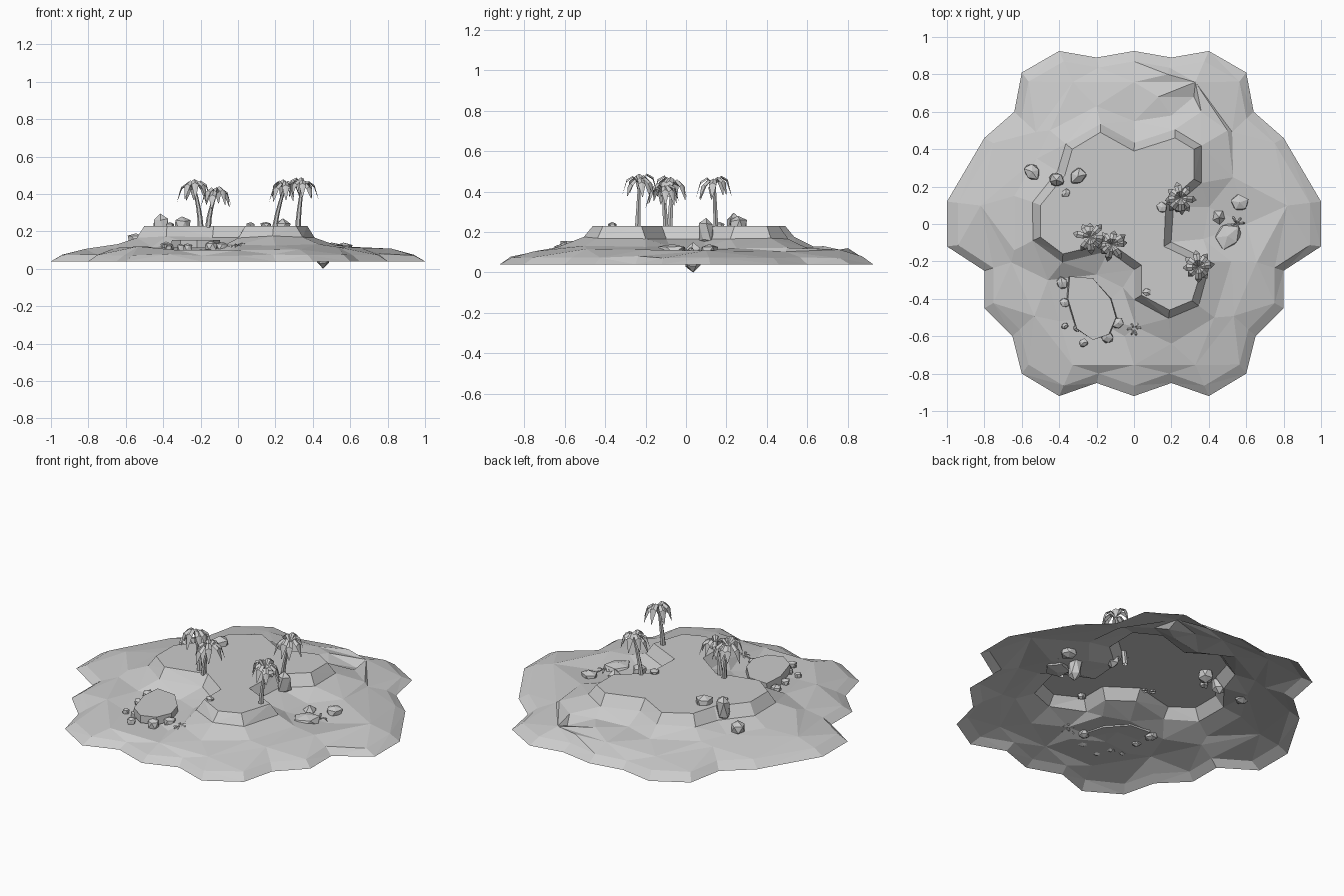
import bpy, bmesh, math, random
from mathutils import Vector, geometry

random.seed(4)
if "Cube" in bpy.data.objects:
    bpy.data.objects.remove(bpy.data.objects["Cube"])

stone_grey = bpy.data.materials.new("stone_grey")
stone_grey.use_nodes = True
COLOUR = (0.6, 0.6, 0.6, 1)
stone_grey.diffuse_color = COLOUR
stone_grey.node_tree.nodes["Principled BSDF"].inputs["Base Color"].default_value = COLOUR


def finish(name, bm):
    mesh = bpy.data.meshes.new(name)
    bm.to_mesh(mesh)
    bm.free()
    mesh.materials.append(stone_grey)
    obj = bpy.data.objects.new(name, mesh)
    bpy.context.collection.objects.link(obj)
    return obj


# Island contours, from shore to plateau
back = [(1, .12), (.8, .46), (.64, .6), (.6, .81), (.4, .925), (.2, .89)]
front = [(.2, -.85), (.4, -.92), (.6, -.8), (.65, -.6), (.8, -.45), (.8, -.25), (1, -.12)]
shore = back + [(0, .925)] + [(-x, y) for x, y in back[::-1]]
shore += [(-x, y) for x, y in front[::-1]] + [(0, -.92)] + front

foot = [(.53, .25), (.5, .5), (.36, .6), (.2, .58), (0, .55), (-.2, .63), (-.45, .5), (-.52, .35),
        (-.64, .15), (-.64, -.14), (-.46, -.3), (-.2, -.27), (-.06, -.34), (.01, -.55),
        (.2, -.64), (.43, -.5), (.52, -.2), (.37, -.08), (.4, .09)]
plateau = [(.32, .24), (.32, .4), (.22, .46), (0, .39), (-.18, .49), (-.33, .4), (-.37, .26),
           (-.5, .1), (-.5, -.07), (-.38, -.16), (-.13, -.1), (.04, -.22), (.04, -.38), (.19, -.46),
           (.31, -.41), (.37, -.22), (.16, -.12), (.17, .11)]


def offset(loop, d):
    """Push a counter-clockwise loop outwards."""
    out = []
    for i, p in enumerate(loop):
        a, b = Vector(loop[i - 1]), Vector(loop[(i + 1) % len(loop)])
        t = (b - a).normalized()
        out.append((p[0] + t.y * d, p[1] - t.x * d))
    return out


def shrink(loop, k):
    return [(x * k, y * k) for x, y in loop]


# Each contour has a height and a little unevenness
contours = [(shore, .04, 0), (shrink(shore, .94), .075, .006), (shrink(shore[::2], .82), .11, .012),
            (foot, .125, .008), (offset(plateau, .045), .17, .006), (plateau, .23, 0)]
points, heights, edges = [], [], []
for loop, z, wobble in contours:
    n, start = len(loop), len(points)
    points += [Vector(p) for p in loop]
    heights += [z + random.uniform(-wobble, wobble) for p in loop]
    edges += [(start + i, start + (i + 1) % n) for i in range(n)]

# Hollow under the slab and fold on the back beach
for x, y, z in [(-.22, -.5, .1), (-.4, -.52, .1), (-.05, -.6, .1), (.6, 0, .09),
                (.18, .8, .12), (.13, .68, .13), (.32, .68, .09)]:
    points.append(Vector((x, y)))
    heights.append(z)

verts, _, faces, origin, _, _ = geometry.delaunay_2d_cdt(points, edges, [], 1, 1e-5)
bm = bmesh.new()
bv = [bm.verts.new((v.x, v.y, heights[o[0]] if o else .12)) for v, o in zip(verts, origin)]
for f in faces:
    bm.faces.new([bv[i] for i in f])
bmesh.ops.recalc_face_normals(bm, faces=bm.faces)
if sum(f.normal.z for f in bm.faces) < 0:
    bmesh.ops.reverse_faces(bm, faces=bm.faces)
bmesh.ops.dissolve_limit(bm, angle_limit=.03, verts=bm.verts, edges=bm.edges)
finish("island_ground", bm)


# Rocks: chipped low-poly lumps
def rock(name, x, y, bottom, top, r):
    bm = bmesh.new()
    bmesh.ops.create_icosphere(bm, subdivisions=1, radius=1)
    turn = random.uniform(0, 6)
    for v in bm.verts:
        v.co *= random.uniform(.9, 1.15)
        v.co.z = max(-1, min(1, v.co.z * 1.25))
        px, py = v.co.x * r, v.co.y * r * .9
        v.co = (x + px * math.cos(turn) - py * math.sin(turn),
                y + px * math.sin(turn) + py * math.cos(turn),
                (bottom + top) / 2 + v.co.z * (top - bottom) / 2)
    bmesh.ops.dissolve_limit(bm, angle_limit=.2, verts=bm.verts, edges=bm.edges)
    finish(name, bm)


rock("west_rock", -.545, .28, .12, .19, .05)
rock("tall_rock_a", -.415, .235, .15, .295, .043)
rock("tall_rock_b", -.3, .255, .17, .28, .048)
rock("small_west_rock", -.365, .165, .2, .25, .027)
rock("notch_rock", .24, .1, .13, .27, .042)
rock("notch_pebble", .15, .09, .22, .25, .033)
rock("plateau_pebble", .07, -.365, .2, .25, .025)
rock("east_slab", .5, -.065, .08, .14, .078)
rock("east_sunken_rock", .455, .035, 0, .15, .043)
rock("east_rock", .565, .115, .07, .14, .05)
for x, y, r in [(-.385, -.315, .036), (-.37, -.545, .02), (-.27, -.635, .026), (-.3, -.555, .025),
                (-.085, -.53, .034), (-.145, -.605, .038), (-.37, -.42, .03)]:
    rock("pool_rock", x, y, .09, .11 + r, r)

# Flat slab among the pool rocks
slab = [(-.35, -.28), (-.22, -.29), (-.12, -.4), (-.09, -.5), (-.13, -.59), (-.22, -.62),
        (-.31, -.56), (-.36, -.4)]
bm = bmesh.new()
base = bm.faces.new([bm.verts.new((x, y, .11)) for x, y in slab])
top = bmesh.ops.extrude_face_region(bm, geom=[base])["geom"]
for v in [g for g in top if isinstance(g, bmesh.types.BMVert)]:
    v.co.x = -.225 + (v.co.x + .225) * .95
    v.co.z = .155
bmesh.ops.recalc_face_normals(bm, faces=bm.faces)
finish("flat_slab", bm)


# Plants: folded, drooping leaves around a crown
def leaves(bm, centre, count, length, width, droop):
    for i in range(count):
        a = math.tau * i / count + random.uniform(-.25, .25)
        out, side = Vector((math.cos(a), math.sin(a), 0)), Vector((-math.sin(a), math.cos(a), 0))
        size = length * random.uniform(.85, 1.1)
        lift = random.uniform(.2, .5)
        rows = []
        for t, w in [(0, .15), (.35, .8), (.72, 1), (1, .1)]:
            rise = size * lift * math.sin(t * 2.4) * 1.3 - droop * size * t ** 3
            mid = centre + out * size * t * (1 - .15 * t) + Vector((0, 0, rise))
            drop = Vector((0, 0, -.3 * width * w))
            rows.append([bm.verts.new(mid + side * s * width * w / 2 + drop * abs(s)) for s in (-1, 0, 1)])
        for p, q in zip(rows, rows[1:]):
            for k in (0, 1):
                bm.faces.new((p[k], q[k], q[k + 1], p[k + 1]))


def palm(name, foot_pos, crown):
    bm = bmesh.new()
    start, end = Vector(foot_pos), Vector(crown)
    rings = []
    for i in range(5):
        t = i / 4
        c = start.lerp(end, t)
        c.x = start.x + (end.x - start.x) * t ** 1.6
        r = .016 - .008 * t
        rings.append([bm.verts.new(c + Vector((math.cos(a), math.sin(a), 0)) * r)
                      for a in [math.tau * k / 6 for k in range(6)]])
    for p, q in zip(rings, rings[1:]):
        for k in range(6):
            bm.faces.new((p[k], p[(k + 1) % 6], q[(k + 1) % 6], q[k]))
    leaves(bm, end, 8, .1, .038, .95)
    finish(name, bm)


palm("palm_a", (-.2, -.08, .22), (-.235, -.07, .435))
palm("palm_b", (-.16, -.1, .22), (-.12, -.11, .4))
palm("palm_c", (.19, .15, .15), (.25, .14, .435))
palm("palm_d", (.32, -.24, .2), (.345, -.23, .445))

for name, spot in [("beach_plant", (0, -.56, .115)), ("east_plant", (.55, 0, .1))]:
    bm = bmesh.new()
    leaves(bm, Vector(spot), 6, .05, .014, .3)
    finish(name, bm)
